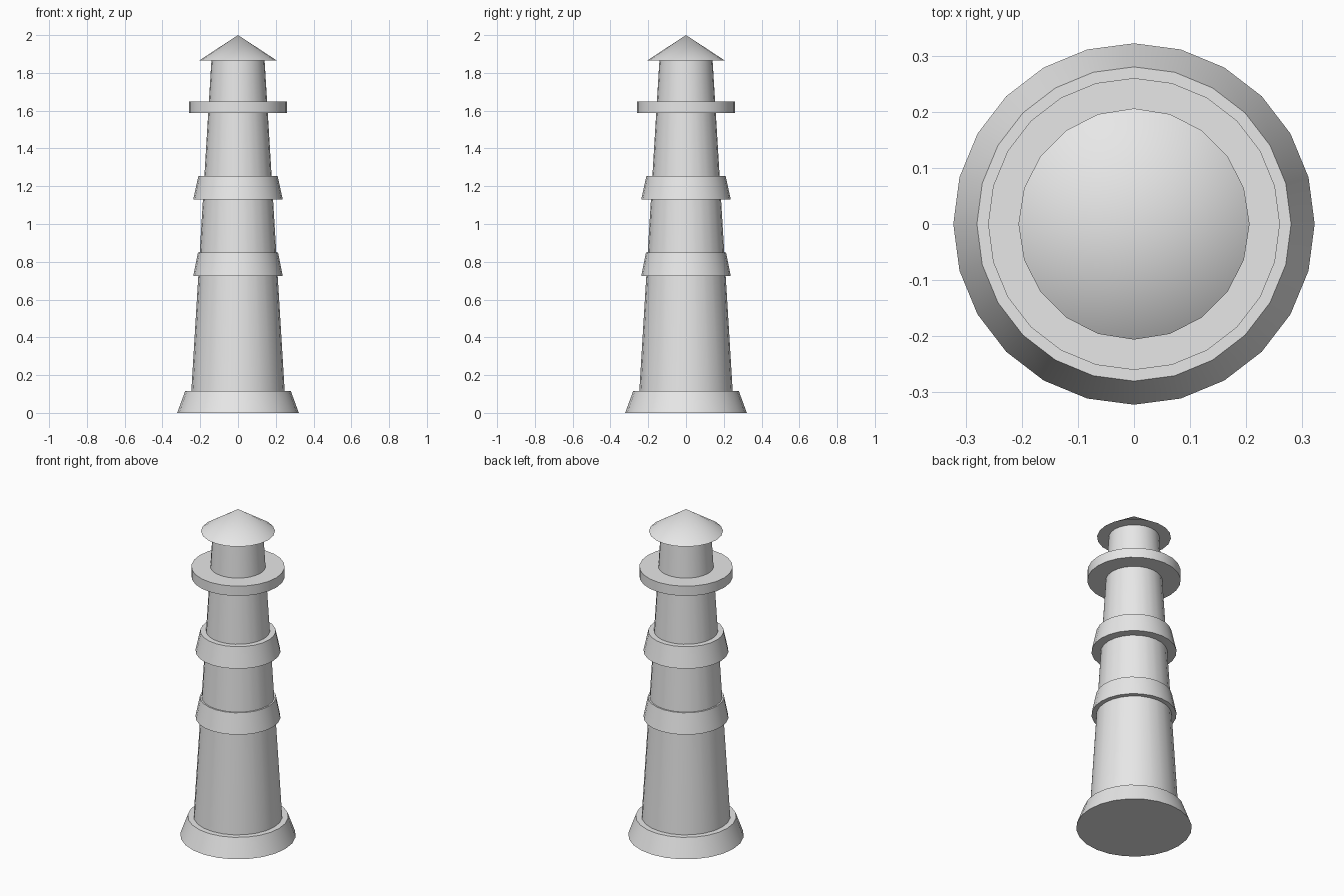
import bpy
import bmesh
import math
from mathutils import Matrix

if "Cube" in bpy.data.objects:
    bpy.data.objects.remove(bpy.data.objects["Cube"])

grey = bpy.data.materials.new("plain grey")
grey.diffuse_color = (0.8, 0.8, 0.8, 1.0)
grey.use_nodes = True
grey.node_tree.nodes["Principled BSDF"].inputs["Base Color"].default_value = grey.diffuse_color


def frustum(name, z0, z1, r0, r1, sides=24):
    """Upright capped cone section with a vertex on each axis."""
    bm = bmesh.new()
    bmesh.ops.create_cone(bm, cap_ends=True, segments=sides,
                          radius1=r0, radius2=r1, depth=z1 - z0,
                          matrix=Matrix.Translation((0, 0, (z0 + z1) / 2)))
    mesh = bpy.data.meshes.new(name)
    bm.to_mesh(mesh)
    bm.free()
    mesh.materials.append(grey)
    ob = bpy.data.objects.new(name, mesh)
    bpy.context.collection.objects.link(ob)
    bpy.ops.object.select_all(action='DESELECT')
    ob.select_set(True)
    bpy.context.view_layer.objects.active = ob
    bpy.ops.object.shade_smooth_by_angle(angle=math.radians(35))
    return ob


# Flared foot and tapering tower
frustum("base", 0.0, 0.115, 0.322, 0.28)
frustum("tower", 0.02, 1.88, 0.253, 0.140)

# Two sloped bands around the tower
frustum("lower_band", 0.725, 0.848, 0.237, 0.212)
frustum("upper_band", 1.13, 1.253, 0.237, 0.210)

# Gallery disc and pointed roof
frustum("gallery", 1.588, 1.648, 0.26, 0.26)
frustum("roof", 1.865, 2.0, 0.206, 0.0, sides=20)
